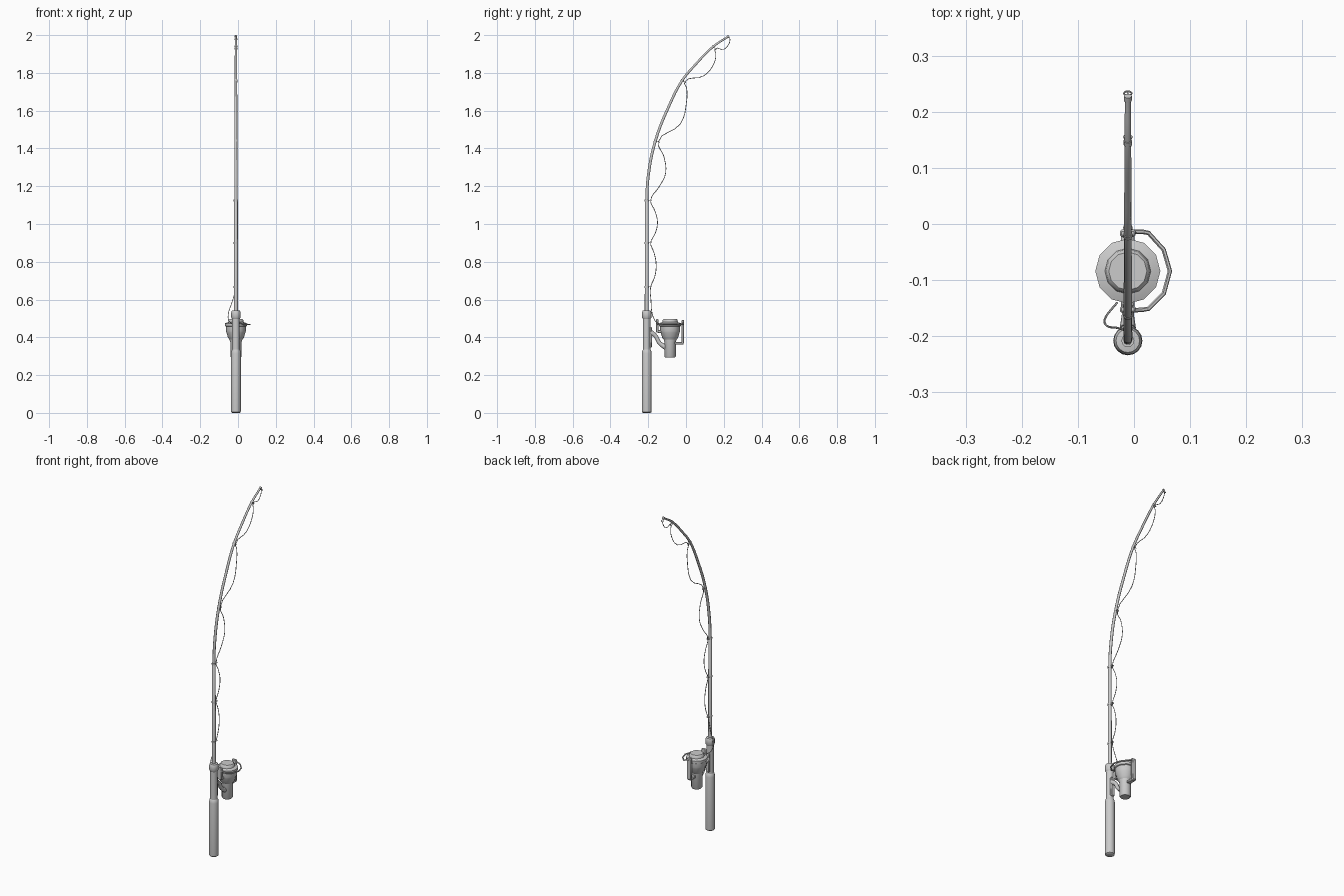
import bpy, bmesh, math
from mathutils import Vector, Matrix

if "Cube" in bpy.data.objects:
    bpy.data.objects.remove(bpy.data.objects["Cube"])

CX = -0.011          # rod plane
HY = -0.208          # handle axis
RY = -0.084          # reel axis


def finish(ob, angle=40):
    bpy.ops.object.select_all(action='DESELECT')
    ob.select_set(True)
    bpy.context.view_layer.objects.active = ob
    bpy.ops.object.shade_smooth_by_angle(angle=math.radians(angle))
    return ob


def from_bmesh(name, bm):
    bmesh.ops.recalc_face_normals(bm, faces=bm.faces)
    me = bpy.data.meshes.new(name)
    bm.to_mesh(me)
    bm.free()
    ob = bpy.data.objects.new(name, me)
    bpy.context.collection.objects.link(ob)
    return finish(ob)


def lathe(name, y, profile, sides):
    """Closed turned solid from (radius, height) pairs."""
    bm = bmesh.new()
    rings = [[bm.verts.new((CX + r * math.cos(2 * math.pi * i / sides),
                            y + r * math.sin(2 * math.pi * i / sides), z))
              for i in range(sides)] for r, z in profile]
    for a, b in zip(rings, rings[1:]):
        for i in range(sides):
            j = (i + 1) % sides
            bm.faces.new((a[i], a[j], b[j], b[i]))
    bm.faces.new(rings[0])
    bm.faces.new(rings[-1])
    return from_bmesh(name, bm)


def tube(name, pts, radius, radii=None, res=2, steps=5, kind='AUTO'):
    """Round tube through points, turned into a mesh."""
    cu = bpy.data.curves.new(name, 'CURVE')
    cu.dimensions = '3D'
    cu.bevel_depth = radius
    cu.bevel_resolution = res
    cu.resolution_u = steps
    cu.use_fill_caps = True
    sp = cu.splines.new('BEZIER')
    sp.bezier_points.add(len(pts) - 1)
    for i, (bp, p) in enumerate(zip(sp.bezier_points, pts)):
        bp.co = p
        bp.handle_left_type = bp.handle_right_type = kind
        bp.radius = radii[i] if radii else 1
    ob = bpy.data.objects.new(name, cu)
    bpy.context.collection.objects.link(ob)
    bpy.ops.object.select_all(action='DESELECT')
    ob.select_set(True)
    bpy.context.view_layer.objects.active = ob
    bpy.ops.object.convert(target='MESH')
    return finish(bpy.context.view_layer.objects.active, 50)


def box(name, lo, hi, bevel=0.003):
    lo, hi = Vector(lo), Vector(hi)
    bm = bmesh.new()
    bmesh.ops.create_cube(bm, size=1)
    for v in bm.verts:
        v.co = (lo + hi) / 2 + Vector(a * b for a, b in zip(v.co, hi - lo))
    bmesh.ops.bevel(bm, geom=bm.edges[:], offset=bevel, segments=1, affect='EDGES')
    return from_bmesh(name, bm)


def P(y, z):
    return Vector((CX, y, z))


# handle: thick grip, slim reel seat, top collar
lathe("handle_grip", HY, [(.020, 0), (.025, .004), (.026, .012), (.026, .315),
                          (.024, .328), (.020, .335)], 16)
lathe("reel_seat", HY, [(.020, .33), (.020, .50)], 16)
lathe("seat_collar", HY, [(.020, .497), (.025, .505), (.025, .532), (.021, .541),
                          (.010, .543)], 16)

# rod: straight lower blank and bending upper blank
lathe("lower_rod", HY, [(.0105, .53), (.0098, 1.125), (.008, 1.128)], 12)
upper = [P(HY, 1.12), P(-.201, 1.245), P(-.162, 1.44), P(-.089, 1.627), P(-.02, 1.76),
         P(.05, 1.844), P(.145, 1.94), P(.228, 1.995)]
tube("upper_rod", upper, .008, [1, 1, .95, .9, .85, .8, .75, .65], 3, 6)

# line guides: (y, z, lean of the rod there in degrees)
guides = [(HY, .667, 0), (HY, .90, 0), (HY, 1.125, 0), (-.162, 1.44, 16),
          (-.02, 1.76, 34), (.145, 1.94, 52), (.224, 1.992, 57)]
eyes = []
for n, (y, z, lean) in enumerate(guides):
    a = math.radians(lean)
    out = Vector((0, math.cos(a), -math.sin(a)))
    size = .021 if n < 3 else .016
    eye = P(y, z) + out * size
    eyes.append(eye)
    M = Matrix.Translation(eye) @ Matrix.Rotation(-a, 4, 'X')
    bpy.ops.mesh.primitive_torus_add(major_radius=.007, minor_radius=.0016,
                                     major_segments=12, minor_segments=6)
    ring = bpy.context.object
    ring.name = "guide_ring_%d" % (n + 1)
    ring.matrix_world = M
    finish(ring)
    bm = bmesh.new()
    r = .0115 if n < 3 else .0085 - .0005 * (n - 3)
    bmesh.ops.create_cone(bm, cap_ends=True, segments=12, radius1=r, radius2=r, depth=.010,
                          matrix=Matrix.Translation(P(y, z)) @ Matrix.Rotation(-a, 4, 'X'))
    from_bmesh("guide_wrap_%d" % (n + 1), bm)

# fishing line sagging between the guides
sags = [[(-.166, .72), (-.158, .785), (-.170, .85)],
        [(-.163, .95), (-.151, 1.01), (-.165, 1.07)],
        [(-.140, 1.20), (-.108, 1.27), (-.118, 1.36)],
        [(-.03, 1.53), (.003, 1.65), (.003, 1.72)],
        [(.095, 1.785), (.150, 1.855), (.158, 1.90)],
        [(.20, 1.925), (.230, 1.96)]]
line = [Vector((-.030, -.140, .470)), Vector((-.050, -.165, .490)),
        Vector((-.050, -.180, .530)), Vector((-.030, -.185, .590)), eyes[0]]
for mid, eye in zip(sags, eyes[1:]):
    line += [P(*m) for m in mid] + [eye]
tube("fishing_line", line, .0019, res=1, steps=4)

# reel: turned body, rotor cup and spool
lathe("reel_body", RY, [(.026, .293), (.030, .299), (.030, .375), (.034, .388),
                        (.034, .40)], 12)
lathe("reel_rotor", RY, [(.032, .385), (.042, .398), (.050, .425), (.053, .433),
                         (.053, .462)], 12)
lathe("spool", RY, [(.050, .455), (.058, .460), (.058, .474), (.048, .478), (.041, .480),
                    (.039, .492), (.034, .497), (.018, .497)], 12)

# reel foot and curved stem joining reel to the seat
box("reel_foot", (CX - .011, -.195, .345), (CX + .011, -.181, .455))
tube("reel_stem", [P(-.186, .425), P(-.162, .408), P(-.140, .370), P(-.105, .345)],
     .012, [1.2, .9, .9, 1.15], 2, 5)

# bail arms on both sides of the rotor
box("front_bail_arm", (CX - .014, -.023, .368), (CX + .014, -.010, .492))
box("front_arm_bracket", (CX - .012, -.062, .362), (CX + .012, -.012, .376))
box("rear_bail_arm", (CX - .014, -.158, .425), (CX + .014, -.146, .496))
box("rear_arm_bracket", (CX - .012, -.150, .424), (CX + .012, -.125, .438))

# wire bail swinging round the open side of the spool
bail = [(CX, -.013, .482), (.016, -.014, .474), (.026, -.016, .470), (.053, -.046, .468),
        (.064, -.084, .468), (.053, -.124, .468), (.026, -.151, .470), (.014, -.153, .474),
        (CX, -.154, .482)]
tube("bail_wire", bail, .004, res=1, steps=1, kind='VECTOR')
